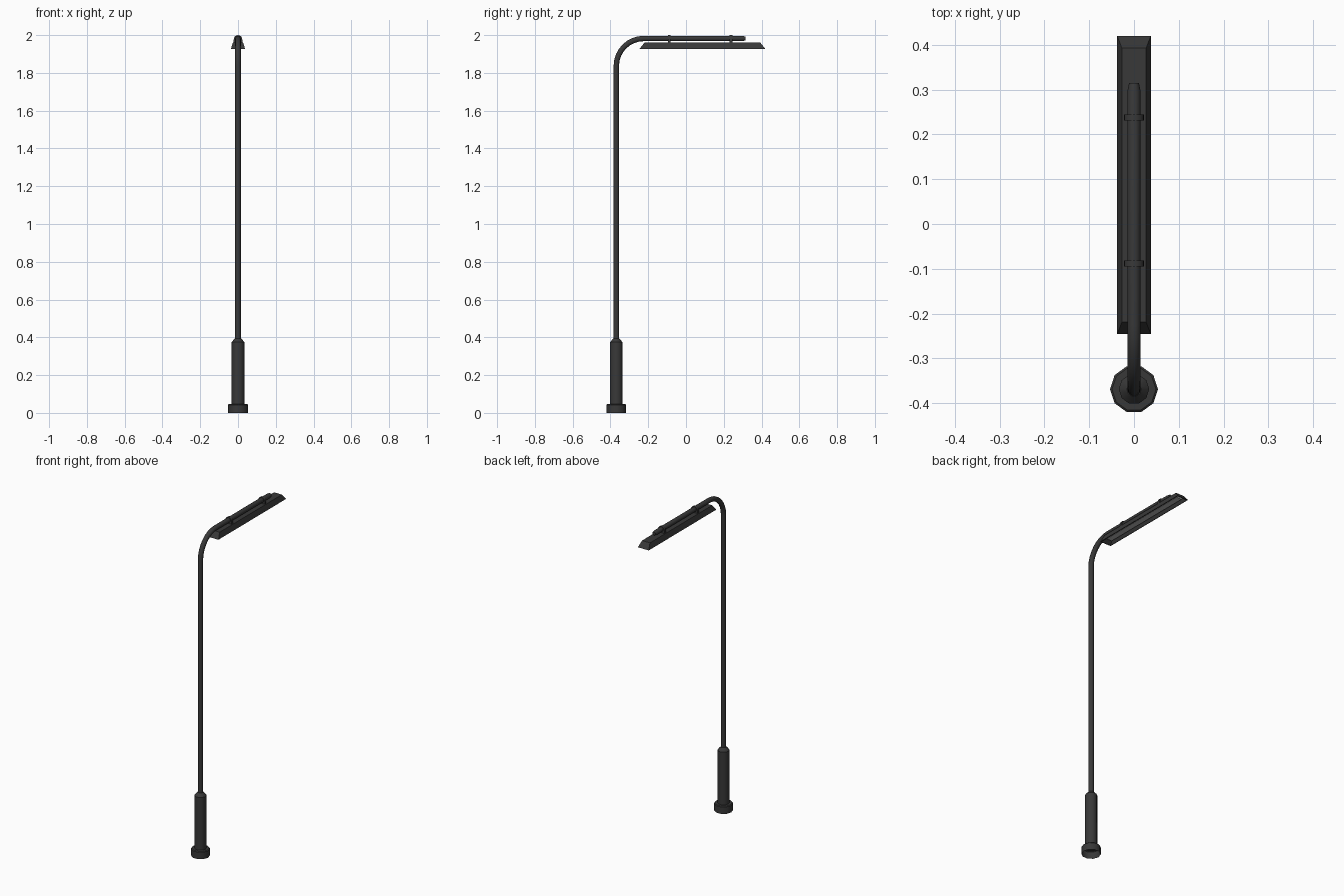
import bpy, bmesh, math

if "Cube" in bpy.data.objects:
    bpy.data.objects.remove(bpy.data.objects["Cube"])

SIDES = 10
POLE_Y = -0.369


def material(name, v):
    m = bpy.data.materials.new(name)
    m.diffuse_color = (v, v, v, 1)
    m.use_nodes = True
    m.node_tree.nodes["Principled BSDF"].inputs["Base Color"].default_value = m.diffuse_color
    return m


DARK = material("dark_metal", 0.04)
LIGHT = material("light_panel", 0.45)


def finish(name, bm, mat, angle=40):
    bmesh.ops.recalc_face_normals(bm, faces=bm.faces)
    me = bpy.data.meshes.new(name)
    bm.to_mesh(me)
    bm.free()
    ob = bpy.data.objects.new(name, me)
    bpy.context.collection.objects.link(ob)
    me.materials.append(mat)
    bpy.ops.object.select_all(action='DESELECT')
    ob.select_set(True)
    bpy.context.view_layer.objects.active = ob
    bpy.ops.object.shade_smooth_by_angle(angle=math.radians(angle))
    return ob


def bridge(bm, loops):
    for a, b in zip(loops, loops[1:]):
        n = len(a)
        for i in range(n):
            bm.faces.new((a[i], a[(i + 1) % n], b[(i + 1) % n], b[i]))


def sweep(name, stations, cap=True):
    """Tube in the YZ plane; stations are (y, z, tilt from vertical, radius)."""
    bm = bmesh.new()
    loops = []
    for y, z, t, r in stations:
        ring = []
        for k in range(SIDES):
            a = 2 * math.pi * k / SIDES
            s = r * math.sin(a)
            ring.append(bm.verts.new((r * math.cos(a), y + s * math.cos(t), z - s * math.sin(t))))
        loops.append(ring)
    bridge(bm, loops)
    if cap:
        bm.faces.new(loops[-1])
    return finish(name, bm, DARK)


# stepped base and sleeve
profile = [(0, .0535), (.043, .0535), (.047, .049), (.047, .034), (.375, .034), (.395, .016)]
sweep("base_sleeve", [(POLE_Y, z, 0, r) for z, r in profile])

# pole, bend and tapered arm
R, PR, ARM_Z = 0.145, 0.015, 1.982
path = [(POLE_Y, 0.38, 0, PR)]
for i in range(9):
    t = math.pi / 2 * i / 8
    path.append((POLE_Y + R * (1 - math.cos(t)), ARM_Z - R + R * math.sin(t), t, PR))
path += [(0.296, ARM_Z, math.pi / 2, PR), (0.315, ARM_Z, math.pi / 2, 0.011)]
sweep("pole_and_arm", path)

# clamps: arched straps from the arm down to the lamp
for i, y in enumerate((-0.088, 0.238)):
    bm = bmesh.new()
    arch = [(.0225, 1.955)]
    arch += [(.0225 * math.cos(math.pi * k / 8), 1.9775 + .0225 * math.sin(math.pi * k / 8)) for k in range(9)]
    arch += [(-.0225, 1.955)]
    loops = [[bm.verts.new((x, y + d, z)) for x, z in arch] for d in (-.007, .007)]
    bridge(bm, loops)
    for l in loops:
        bm.faces.new(l)
    finish(f"clamp_{i + 1}", bm, DARK)


def rect(bm, hx, inset, z):
    y0, y1 = -0.246 + inset, 0.42 - inset
    return [bm.verts.new(p) for p in ((-hx, y0, z), (hx, y0, z), (hx, y1, z), (-hx, y1, z))]


# lamp housing: sloped shell with a recess underneath
bm = bmesh.new()
shell = [rect(bm, *s) for s in ((.027, .027, 1.961), (.0375, 0, 1.927), (.0335, .005, 1.926), (.024, .026, 1.945))]
bridge(bm, shell)
bm.faces.new(shell[0])
bm.faces.new(shell[-1])
finish("lamp_housing", bm, DARK, 20)

# light panel in the recess
bm = bmesh.new()
panel = [rect(bm, *s) for s in ((.023, .027, 1.945), (.018, .032, 1.938))]
bridge(bm, panel)
bm.faces.new(panel[-1])
bm.faces.new(panel[0])
finish("light_panel", bm, LIGHT, 20)
